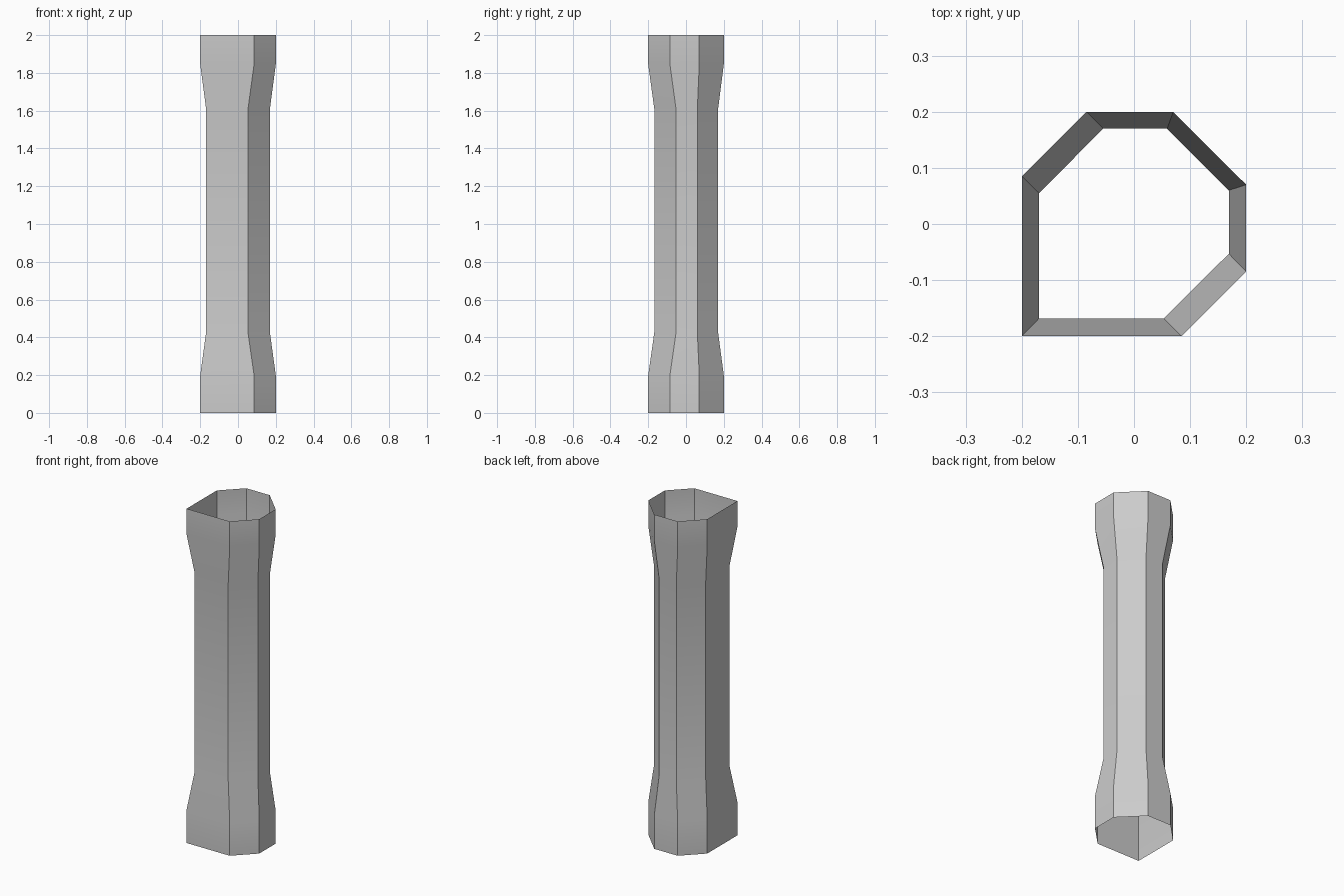
import bpy, bmesh, math

if "Cube" in bpy.data.objects:
    bpy.data.objects.remove(bpy.data.objects["Cube"])

# Seven-sided cross-sections: wide ends and narrower shaft
wide = [(-0.2, -0.2), (0.085, -0.2), (0.2, -0.085), (0.2, 0.07),
        (0.07, 0.2), (-0.085, 0.2), (-0.2, 0.085)]
narrow = [(-0.169, -0.168), (0.053, -0.168), (0.169, -0.053), (0.169, 0.06),
          (0.059, 0.17), (-0.055, 0.17), (-0.169, 0.055)]

# Section used at each height
levels = [(0, wide), (0.2, wide), (0.425, narrow),
          (1.61, narrow), (1.845, wide), (2, wide)]

# Open-ended column wall, lofted through the sections
bm = bmesh.new()
rings = [[bm.verts.new((x, y, z)) for x, y in section] for z, section in levels]
for low, high in zip(rings, rings[1:]):
    for i in range(len(low)):
        j = (i + 1) % len(low)
        bm.faces.new((low[i], low[j], high[j], high[i]))
mesh = bpy.data.meshes.new("column")
bm.to_mesh(mesh)
bm.free()

column = bpy.data.objects.new("column", mesh)
bpy.context.collection.objects.link(column)

# Soft bends along the height, crisp vertical corners
bpy.context.view_layer.objects.active = column
column.select_set(True)
bpy.ops.object.shade_smooth_by_angle(angle=math.radians(30))
